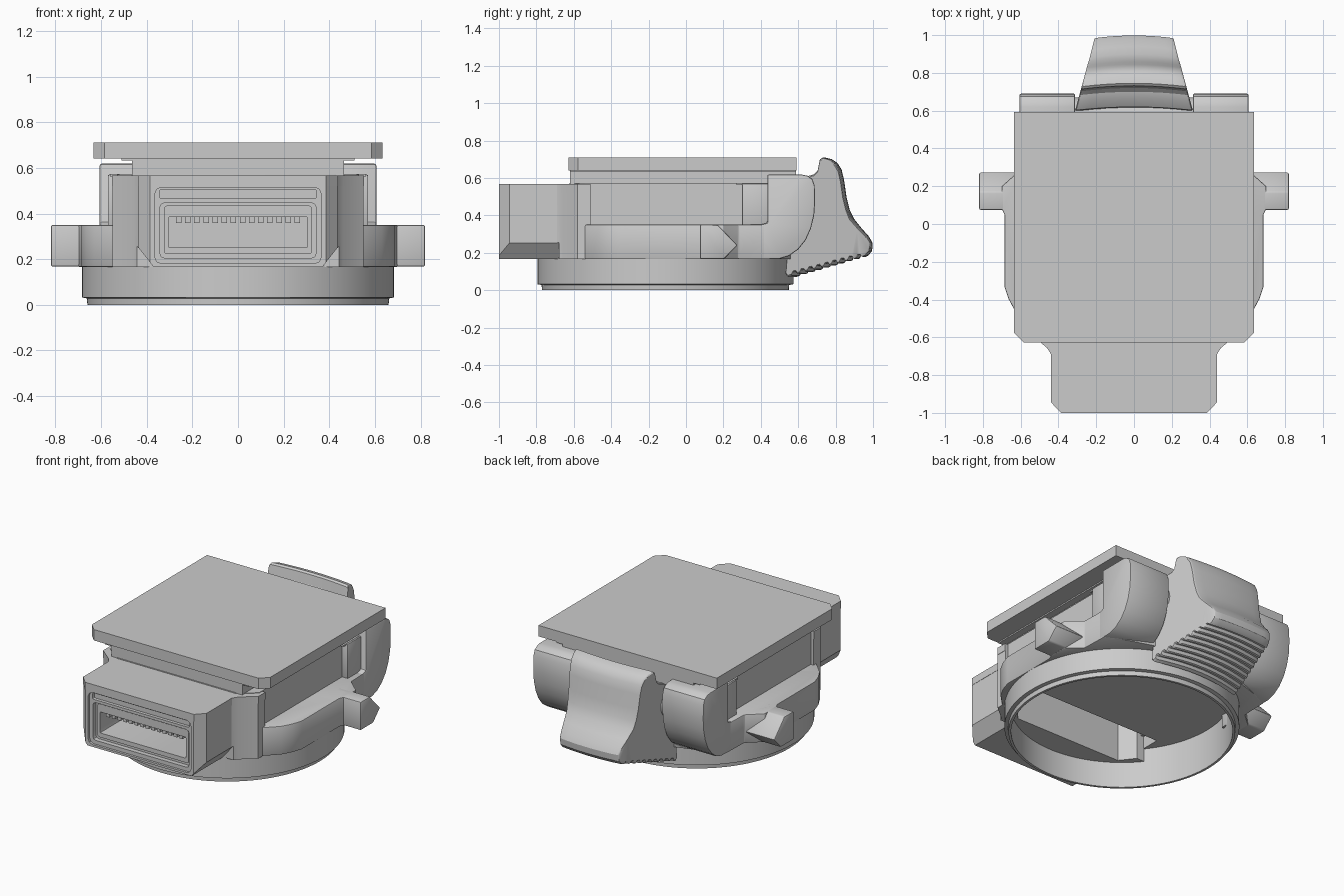
import bpy, bmesh
from math import pi, cos, sin
from mathutils import Vector

if "Cube" in bpy.data.objects:
    bpy.data.objects.remove(bpy.data.objects["Cube"])

AX = {'x': lambda p, q, t: (t, p, q), 'y': lambda p, q, t: (p, t, q), 'z': lambda p, q, t: (p, q, t)}


def finish(name, bm):
    bmesh.ops.recalc_face_normals(bm, faces=bm.faces[:])
    me = bpy.data.meshes.new(name)
    bm.to_mesh(me)
    bm.free()
    ob = bpy.data.objects.new(name, me)
    bpy.context.collection.objects.link(ob)
    return ob


def apply(ob, kind, **props):
    m = ob.modifiers.new(kind.lower(), kind)
    for k, v in props.items():
        setattr(m, k, v)
    bpy.context.view_layer.objects.active = ob
    bpy.ops.object.modifier_apply(modifier=m.name)


def prism(name, pts, axis, a, b, bevel=0.0, mirror=False):
    """Extrude a 2D outline along an axis; optionally bevel and mirror in x."""
    bm = bmesh.new()
    f = bm.faces.new([bm.verts.new(AX[axis](p, q, a)) for p, q in pts])
    r = bmesh.ops.extrude_face_region(bm, geom=[f])
    d = Vector(AX[axis](0, 0, b - a))
    bmesh.ops.translate(bm, vec=d, verts=[v for v in r['geom'] if isinstance(v, bmesh.types.BMVert)])
    ob = finish(name, bm)
    if bevel:
        apply(ob, 'BEVEL', width=bevel, segments=2, limit_method='ANGLE', angle_limit=0.7)
    if mirror:
        apply(ob, 'MIRROR', use_axis=(True, False, False))
    return ob


def box(name, x, y, z, **kw):
    return prism(name, [(x[0], y[0]), (x[1], y[0]), (x[1], y[1]), (x[0], y[1])], 'z', z[0], z[1], **kw)


def sym(half):
    """Mirror a right-hand outline to a full closed one."""
    return half + [(-x, y) for x, y in reversed(half)]


def circle(r, cx, cy, n):
    return [(cx + r * cos(2 * pi * i / n), cy + r * sin(2 * pi * i / n)) for i in range(n)]


def cut(ob, cutter):
    apply(ob, 'BOOLEAN', operation='DIFFERENCE', object=cutter, solver='EXACT')
    bpy.data.objects.remove(cutter)


CY = -0.11  # ring centre

# Open base ring with stepped lower edge
N = 128
prof = [(0.645, 0), (0.66, 0), (0.662, 0.028), (0.684, 0.032), (0.684, 0.24), (0.645, 0.24)]
bm = bmesh.new()
rows = [[bm.verts.new((r * cos(2 * pi * i / N), CY + r * sin(2 * pi * i / N), z)) for r, z in prof] for i in range(N)]
for i in range(N):
    for j in range(len(prof)):
        k = (j + 1) % len(prof)
        bm.faces.new((rows[i][j], rows[(i + 1) % N][j], rows[(i + 1) % N][k], rows[i][k]))
finish('base_ring', bm)

# Lower body, hollowed from below, with a taller pocket behind the connector
body = prism('lower_body', sym([(0.44, -0.625), (0.52, -0.565), (0.56, -0.53), (0.63, -0.46), (0.665, -0.395),
                                (0.686, -0.33), (0.686, 0.05), (0.70, 0.08), (0.70, 0.2), (0.61, 0.28),
                                (0.605, 0.45), (0.5, 0.5), (0.31, 0.56)]), 'z', 0.166, 0.35, bevel=0.006)
cut(body, prism('cavity', circle(0.645, 0, CY, N), 'z', -0.1, 0.25))
cut(body, box('front_pocket', (-0.5, 0.5), (-0.61, -0.39), (0.1, 0.5)))

# Upper core and stepped posts beside it
core = prism('upper_core', sym([(0.42, -0.625), (0.45, -0.61), (0.53, -0.54), (0.53, 0.46)]), 'z', 0.33, 0.57)
cut(core, box('core_pocket', (-0.48, 0.48), (-0.7, -0.39), (0.3, 0.55)))
box('rear_core', (-0.32, 0.32), (0.4, 0.53), (0.3, 0.57))
box('side_post', (0.52, 0.57), (0.30, 0.45), (0.34, 0.57), bevel=0.005, mirror=True)
box('side_post_cap', (0.52, 0.56), (0.27, 0.45), (0.562, 0.572), mirror=True)

# Top plate on its narrower riser
box('plate_riser', (-0.465, 0.465), (-0.62, 0.588), (0.56, 0.645))
box('riser_lip', (0.46, 0.51), (-0.62, 0.588), (0.632, 0.645), mirror=True)
prism('top_plate', sym([(0.585, -0.627), (0.634, -0.578), (0.634, 0.592)]), 'z', 0.64, 0.71)

# Front connector housing
outline = [(0.385, -1.0), (0.437, -0.945), (0.437, -0.69), (0.46, -0.655), (0.55, -0.58), (0.55, -0.51),
           (0.45, -0.51), (0.38, -0.6)]
house = prism('connector_housing', sym(outline), 'z', 0.166, 0.522)
for s in (1, -1):
    cut(house, prism('corner_cut', [(s * 0.365, 0.16), (s * 0.44, 0.255), (s * 0.6, 0.255), (s * 0.6, 0.16)],
                     'y', -1.1, -0.68))


def rounded(w, z0, z1, c):
    return sym([(w - c, z0), (w - c * 0.3, z0 + c * 0.3), (w, z0 + c), (w, z1 - c),
                (w - c * 0.3, z1 - c * 0.3), (w - c, z1)])


# Socket recesses: outer frame, upper strip, inner step and deep opening
for w, z0, z1, c, y in ((0.365, 0.18, 0.515, 0.03, -0.985), (0.345, 0.465, 0.505, 0.01, -0.965),
                        (0.342, 0.205, 0.447, 0.02, -0.955), (0.305, 0.25, 0.385, 0.006, -0.72)):
    cut(house, prism('socket_cut', rounded(w, z0, z1, c), 'y', -1.1, y))
prism('socket_rim', rounded(0.325, 0.222, 0.435, 0.015), 'y', -0.965, -0.95)
cut(bpy.data.objects['socket_rim'], prism('rim_cut', rounded(0.305, 0.25, 0.385, 0.006), 'y', -1.1, -0.9))
for i in range(14):
    x = -0.26 + i * 0.04
    box(f'contact_pin_{i + 1}', (x - 0.012, x + 0.012), (-0.95, -0.715), (0.358, 0.39))
prism('housing_lid', sym([(x * 1.004, y) for x, y in outline]), 'z', 0.52, 0.567)

# Side tabs with pointed rear ends
prism('side_tab', [(0.075, 0.168), (0.075, 0.35), (0.17, 0.35), (0.275, 0.24), (0.205, 0.168)],
      'x', 0.6, 0.82, bevel=0.008, mirror=True)

# Rear hinge blocks with rounded back
prism('hinge_block', [(0.36, 0.166), (0.50, 0.168), (0.55, 0.183), (0.60, 0.218), (0.64, 0.268), (0.668, 0.33),
                      (0.685, 0.40), (0.69, 0.47), (0.688, 0.56), (0.675, 0.595), (0.65, 0.612), (0.62, 0.618),
                      (0.435, 0.618), (0.435, 0.36), (0.36, 0.34)],
      'x', 0.312, 0.606, bevel=0.008, mirror=True)
prism('hinge_axle', circle(0.1, 0.57, 0.46, 32), 'x', -0.33, 0.33)

# Rear latch lever: curved profile with grip ridges below, lofted across its width
prof = [(0.62, 0.58), (0.665, 0.61), (0.70, 0.62), (0.72, 0.64), (0.732, 0.70), (0.745, 0.709), (0.78, 0.70),
        (0.81, 0.68), (0.832, 0.645), (0.845, 0.59), (0.858, 0.50), (0.875, 0.43), (0.90, 0.38), (0.94, 0.33),
        (0.98, 0.285), (0.998, 0.25), (0.995, 0.21), (0.975, 0.185)]
for i in range(9):
    y, z = 0.96 - i * 0.04, 0.178 - i * 0.0115
    prof += [(y, z), (y - 0.008, z + 0.012), (y - 0.022, z + 0.010), (y - 0.03, z - 0.007)]
prof += [(0.59, 0.07), (0.578, 0.085), (0.585, 0.16), (0.60, 0.30)]
cy, cz = 0.78, 0.36
bm = bmesh.new()
cols = []
for u in (-1, -0.985, -0.95, -0.75, -0.5, -0.25, 0, 0.25, 0.5, 0.75, 0.95, 0.985, 1):
    s = {1: 0.97, 0.985: 0.988, 0.95: 0.998}.get(abs(u), 1)
    col = []
    for y, z in prof:
        t = max(0, min(1, (y - 0.62) / 0.38))
        half = 0.31 - 0.1 * t
        bow = 0.018 if z > 0.4 else 0.05 - 0.036 * t
        col.append(bm.verts.new((u * half, cy + (y - cy) * s - bow * u * u, cz + (z - cz) * s)))
    cols.append(col)
n = len(prof)
for a, b in zip(cols, cols[1:]):
    for j in range(n):
        k = (j + 1) % n
        bm.faces.new((a[j], a[k], b[k], b[j]))
bm.faces.new(cols[0])
bm.faces.new(cols[-1])
finish('latch_lever', bm)

# Smooth curved surfaces, keep hard edges
bpy.ops.object.select_all(action='SELECT')
bpy.ops.object.shade_smooth_by_angle(angle=0.5)
